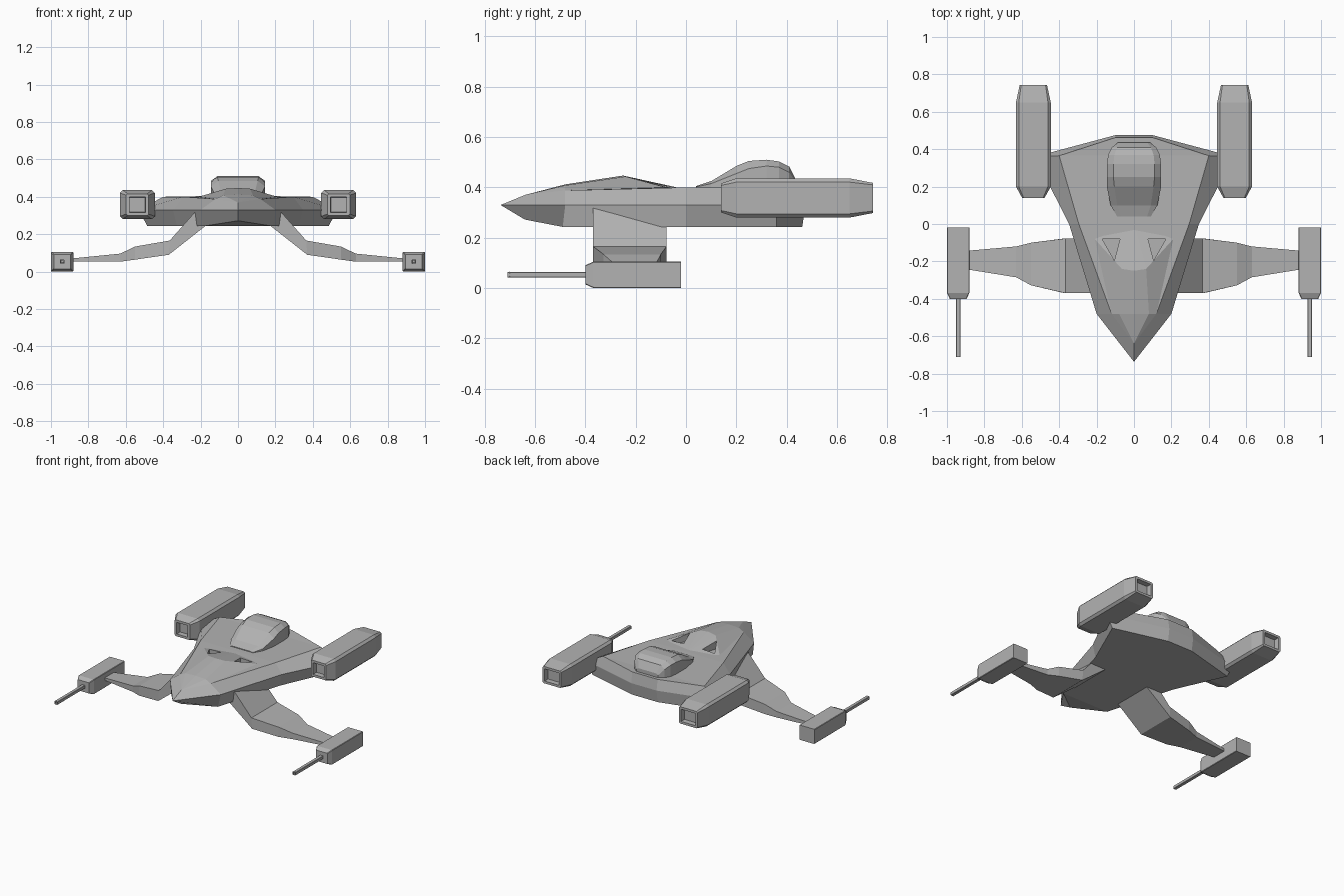
import bpy
import bmesh

if "Cube" in bpy.data.objects:
    bpy.data.objects.remove(bpy.data.objects["Cube"], do_unlink=True)

GREY = (0.45, 0.45, 0.45, 1)
paint = bpy.data.materials.new("hull grey")
paint.use_nodes = True
paint.diffuse_color = GREY
paint.node_tree.nodes["Principled BSDF"].inputs["Base Color"].default_value = GREY


def finish(name, bm):
    bmesh.ops.remove_doubles(bm, verts=bm.verts, dist=0.0005)
    bmesh.ops.recalc_face_normals(bm, faces=bm.faces)
    mesh = bpy.data.meshes.new(name)
    bm.to_mesh(mesh)
    bm.free()
    mesh.materials.append(paint)
    obj = bpy.data.objects.new(name, mesh)
    bpy.context.collection.objects.link(obj)
    return obj


def loft(name, sections, recess=None):
    """Skin closed sections; recess = (inset, depth) sinks both end caps."""
    bm = bmesh.new()
    rings = [[bm.verts.new(p) for p in s] for s in sections]
    n = len(rings[0])
    for a, b in zip(rings, rings[1:]):
        for i in range(n):
            j = (i + 1) % n
            bm.faces.new((a[i], a[j], b[j], b[i]))
    caps = [bm.faces.new(rings[0]), bm.faces.new(rings[-1])]
    if recess:
        bmesh.ops.recalc_face_normals(bm, faces=bm.faces)
        for cap in caps:
            bmesh.ops.inset_region(bm, faces=[cap], thickness=recess[0])
            bmesh.ops.inset_region(bm, faces=[cap], thickness=0.005, depth=-recess[1])
    return finish(name, bm)


def box_ring(x, y, z, hx, hz, c):
    """Chamfered rectangle across the y axis."""
    corners = [(hx, c - hz), (hx, hz - c), (hx - c, hz), (c - hx, hz),
               (-hx, hz - c), (-hx, c - hz), (c - hx, -hz), (hx - c, -hz)]
    return [(x + px, y, z + pz) for px, pz in corners]


def symmetric(name, levels, faces):
    """Build half a shell from named points and mirror it over x = 0."""
    bm = bmesh.new()
    for side in (1, -1):
        v = {k: bm.verts.new((side * x, y, z)) for k, (x, y, z) in levels.items()}
        for f in faces:
            bm.faces.new([v[k] for k in f.split()])
    return finish(name, bm)


# Arrowhead hull: deck (d), waist (w) and belly (b) stations from nose to tail
deck = [(0, -.64, .37), (.12, -.48, .388), (.295, 0, .4), (.4, .365, .4), (.1, .462, .405)]
waist = [(0, -.737, .33), (.2, -.48, .33), (.347, 0, .33), (.53, .36, .33), (.1, .475, .33)]
belly = [(0, -.64, .272), (.185, -.49, .243), (.325, 0, .243), (.485, .36, .243), (.1, .462, .243)]
points, faces = {}, []
for tag, row in (("d", deck), ("w", waist), ("b", belly)):
    for i, p in enumerate(row):
        points[f"{tag}{i}"] = p
        points[f"{tag}c{i}"] = (0, p[1], p[2])
for i in range(4):
    for upper, lower in (("d", "w"), ("w", "b")):
        faces.append(f"{upper}{i} {upper}{i+1} {lower}{i+1} {lower}{i}")
    for tag in "db":
        inner = f"{tag}c{i} " if i else ""
        faces.append(f"{inner}{tag}{i} {tag}{i+1} {tag}c{i+1}")
faces += ["d4 w4 wc4 dc4", "w4 b4 bc4 wc4"]
hull = symmetric("hull", points, faces)

# Raised spine ahead of the canopy
spine = symmetric("spine", {
    "nose": (0, -.64, .37), "top0": (0, -.48, .412), "top1": (0, -.25, .447), "tail": (0, 0, .392),
    "sh0": (.08, -.48, .408), "sh1": (.065, -.24, .443), "out0": (.12, -.48, .388),
    "out1": (.21, -.08, .4), "low": (0, -.3, .34)},
    ["nose sh0 top0", "top0 sh0 sh1 top1", "top1 sh1 tail", "nose out0 sh0",
     "sh0 out0 out1 sh1", "sh1 out1 tail", "nose low out0", "out0 low out1", "out1 low tail"])

# Sunken triangular windows cut through spine and deck
for side in (1, -1):
    tri = [(.075, -.08), (.17, -.08), (.105, -.195)]
    cutter = loft("window_cutter", [[(side * x, y, z) for x, y in tri] for z in (.375, .5)])
    cutter.hide_render = True
    for body in (hull, spine):
        mod = body.modifiers.new("window", "BOOLEAN")
        mod.operation = "DIFFERENCE"
        mod.solver = "EXACT"
        mod.object = cutter
        bpy.context.view_layer.objects.active = body
        bpy.ops.object.modifier_apply(modifier=mod.name)
    bpy.data.objects.remove(cutter, do_unlink=True)

# Faceted canopy: y, half width, shoulder height, top half width, top height
canopy = []
for y, w, shoulder, tw, top in [(.04, .09, .402, .07, .405), (.1, .125, .415, .09, .425),
                                (.2, .145, .455, .105, .485), (.25, .145, .475, .11, .505),
                                (.32, .145, .485, .11, .51), (.37, .138, .48, .105, .503),
                                (.41, .118, .46, .09, .483), (.437, .085, .42, .07, .43)]:
    half = [(w, .39), (w, shoulder), (tw, top)]
    canopy.append([(x, y, z) for x, z in half] + [(-x, y, z) for x, z in reversed(half)])
loft("canopy", canopy)

for side, label in ((1, "left"), (-1, "right")):
    # Engine pods, tapered and hollow at both ends
    x = side * .538
    loft(f"{label}_engine", [
        box_ring(x, .14, .358, .06, .058, .008), box_ring(x, .2, .358, .093, .078, .015),
        box_ring(x, .65, .358, .093, .078, .015), box_ring(x, .743, .358, .073, .06, .008)],
        (.018, .035))

    # Drooping wings: top x and z, bottom x and z, front and rear y
    wing = []
    for tx, tz, bx, bz, front, rear in [(.22, .33, .16, .255, -.37, -.08),
                                        (.365, .166, .37, .09, -.37, -.077),
                                        (.55, .134, .55, .064, -.328, -.1),
                                        (.63, .096, .63, .053, -.285, -.12),
                                        (.89, .07, .89, .053, -.243, -.143)]:
        wing.append([(side * tx, front, tz), (side * tx, rear, tz),
                     (side * bx, rear, bz), (side * bx, front, bz)])
    loft(f"{label}_wing", wing)

    # Wingtip gun housings and barrels
    x = side * .94
    loft(f"{label}_gun_housing", [
        box_ring(x, -.4, .0525, .045, .038, .003), box_ring(x, -.368, .0525, .06, .0525, .003),
        box_ring(x, -.02, .0525, .06, .0525, .003)])
    loft(f"{label}_gun_barrel", [box_ring(x, y, .053, .012, .011, .002) for y in (-.71, -.39)],
         (.004, .01))
